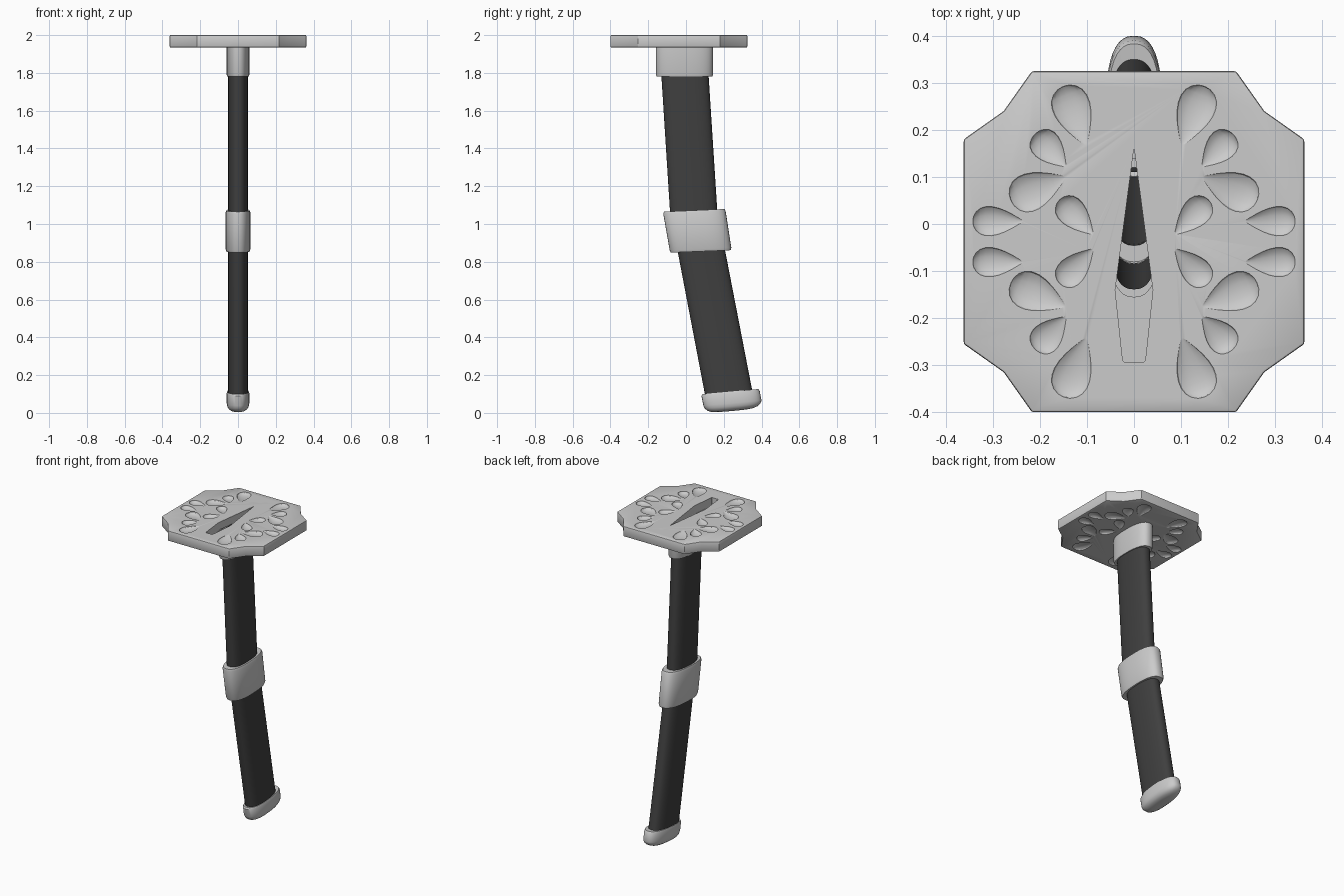
import bpy, bmesh, math
from mathutils import Matrix, Vector

if "Cube" in bpy.data.objects:
    bpy.data.objects.remove(bpy.data.objects["Cube"])

SEG = 40
MID_Y = -0.0375          # symmetry line of the guard
TOP, BOTTOM = 2.0, 1.935

dark = bpy.data.materials.new("dark_grip")
dark.diffuse_color = (0.05, 0.05, 0.05, 1)
dark.use_nodes = True
dark.node_tree.nodes["Principled BSDF"].inputs["Base Color"].default_value = dark.diffuse_color


def new_object(name, bm, mat=None):
    bmesh.ops.recalc_face_normals(bm, faces=bm.faces)
    me = bpy.data.meshes.new(name)
    bm.to_mesh(me)
    bm.free()
    ob = bpy.data.objects.new(name, me)
    bpy.context.collection.objects.link(ob)
    if mat:
        me.materials.append(mat)
    return ob


def smooth(ob, angle=35):
    bpy.ops.object.select_all(action='DESELECT')
    ob.select_set(True)
    bpy.context.view_layer.objects.active = ob
    bpy.ops.object.shade_smooth_by_angle(angle=math.radians(angle))


def oval(a, b):
    """Slightly full oval cross-section, half-widths a (x) and b (y)."""
    e = 2 / 2.5
    pts = []
    for i in range(SEG):
        t = 2 * math.pi * i / SEG
        c, s = math.cos(t), math.sin(t)
        pts.append((math.copysign(a * abs(c) ** e, c), math.copysign(b * abs(s) ** e, s)))
    return pts


def loft(name, rings, mat=None, cap=False):
    """Rings are (centre y, centre z, half x, half y, slope of z along y)."""
    bm = bmesh.new()
    prev = None
    for yc, zc, a, b, slope in rings:
        ring = [bm.verts.new((x, yc + y, zc + slope * y)) for x, y in oval(a, b)]
        if prev:
            for i in range(SEG):
                j = (i + 1) % SEG
                bm.faces.new((prev[i], prev[j], ring[j], ring[i]))
        prev = ring
    if cap:
        bm.faces.new(prev)
    ob = new_object(name, bm, mat)
    smooth(ob)
    return ob


def prism(name, pts, z0, z1):
    bm = bmesh.new()
    face = bm.faces.new([bm.verts.new((x, y, z0)) for x, y in pts])
    ext = bmesh.ops.extrude_face_region(bm, geom=[face])
    bmesh.ops.translate(bm, vec=(0, 0, z1 - z0),
                        verts=[v for v in ext["geom"] if isinstance(v, bmesh.types.BMVert)])
    return new_object(name, bm)


# Guard plate: notched-corner outline from one quarter
quarter = [(0.362, 0.2175), (0.277, 0.2775), (0.217, 0.3625)]
right = [(x, MID_Y - y) for x, y in reversed(quarter)] + [(x, MID_Y + y) for x, y in quarter]
outline = right + [(-x, y) for x, y in reversed(right)]
guard = prism("guard", outline, BOTTOM, TOP)
bev = guard.modifiers.new("edge", 'BEVEL')
bev.width, bev.segments = 0.005, 2

# Blade slot (open from above) and opening into the hollow collar
slot = prism("slot_cutter", [(0, 0.162), (-0.04, -0.14), (-0.024, -0.29), (-0.02, -0.294),
                             (0.02, -0.294), (0.024, -0.29), (0.04, -0.14)], 1.946, 2.1)
well = prism("well_cutter", [(x, y - 0.008) for x, y in oval(0.056, 0.147)], 1.9, 1.951)

# Petal-shaped dents: (tip, round end, width) mirrored left/right, front/back, top/bottom
petals = [((0.100, 0.163), (0.150, 0.293), 0.085), ((0.143, 0.120), (0.210, 0.192), 0.068),
          ((0.142, 0.102), (0.262, 0.050), 0.085), ((0.085, -0.024), (0.158, 0.052), 0.064),
          ((0.233, 0.006), (0.343, 0.006), 0.066)]
bm = bmesh.new()
for tip, end, width in petals:
    for mx in (1, -1):
        for my in (1, -1):
            for z in (TOP + 0.001, BOTTOM - 0.001):
                p, q = (Vector((mx * v[0], MID_Y + my * (v[1] - MID_Y), z)) for v in (tip, end))
                d = q - p
                half = d.length / 2
                verts = bmesh.ops.create_uvsphere(bm, u_segments=16, v_segments=12, radius=1)["verts"]
                for v in verts:
                    u, r = v.co.z, 1.3 * ((v.co.z + 1.0001) / 2) ** 0.6
                    v.co = Vector((u * half, v.co.x * r * width / 2, v.co.y * r * 0.016))
                rot = Matrix.Rotation(math.atan2(d.y, d.x), 4, 'Z')
                bmesh.ops.transform(bm, verts=verts, matrix=Matrix.Translation((p + q) / 2) @ rot)
dents = new_object("petal_cutter", bm)

for cutter in (slot, well, dents):
    m = guard.modifiers.new(cutter.name, 'BOOLEAN')
    m.operation, m.solver, m.object = 'DIFFERENCE', 'EXACT', cutter
    m.use_self = cutter is dents
bpy.context.view_layer.update()
baked = bpy.data.meshes.new_from_object(guard.evaluated_get(bpy.context.evaluated_depsgraph_get()))
guard.modifiers.clear()
guard.data = baked
for cutter in (slot, well, dents):
    bpy.data.objects.remove(cutter)
smooth(guard, 25)

# Collar under the guard
loft("collar", [(-0.008, 1.945, 0.06, 0.151, 0), (-0.008, 1.79, 0.06, 0.151, 0),
                (-0.008, 1.78, 0.057, 0.147, 0), (-0.006, 1.78, 0.051, 0.125, 0)])

# Hollow grip in two straight sections
loft("upper_grip", [(-0.014, 1.93, 0.052, 0.125, 0.0), (-0.005, 1.78, 0.052, 0.125, 0.0),
                    (0.041, 1.06, 0.052, 0.125, 0.04)], dark)
loft("lower_grip", [(0.079, 0.87, 0.052, 0.125, 0.04), (0.227, 0.10, 0.052, 0.125, 0.09)], dark)

# Band at the bend
loft("middle_band", [(0.041, 1.072, 0.051, 0.124, 0.045), (0.043, 1.072, 0.061, 0.160, 0.045),
                     (0.045, 1.06, 0.066, 0.165, 0.045), (0.077, 0.867, 0.066, 0.163, 0.045),
                     (0.0785, 0.855, 0.061, 0.159, 0.04), (0.081, 0.855, 0.051, 0.124, 0.04)])

# Rounded end cap
loft("end_cap", [(0.226, 0.111, 0.051, 0.124, 0.09), (0.235, 0.113, 0.056, 0.148, 0.09),
                 (0.236, 0.103, 0.060, 0.154, 0.09), (0.246, 0.052, 0.060, 0.154, 0.09),
                 (0.247, 0.036, 0.057, 0.147, 0.09), (0.246, 0.024, 0.050, 0.133, 0.09),
                 (0.244, 0.015, 0.038, 0.112, 0.09), (0.243, 0.011, 0.020, 0.075, 0.09),
                 (0.243, 0.010, 0.004, 0.02, 0.09)], cap=True)
